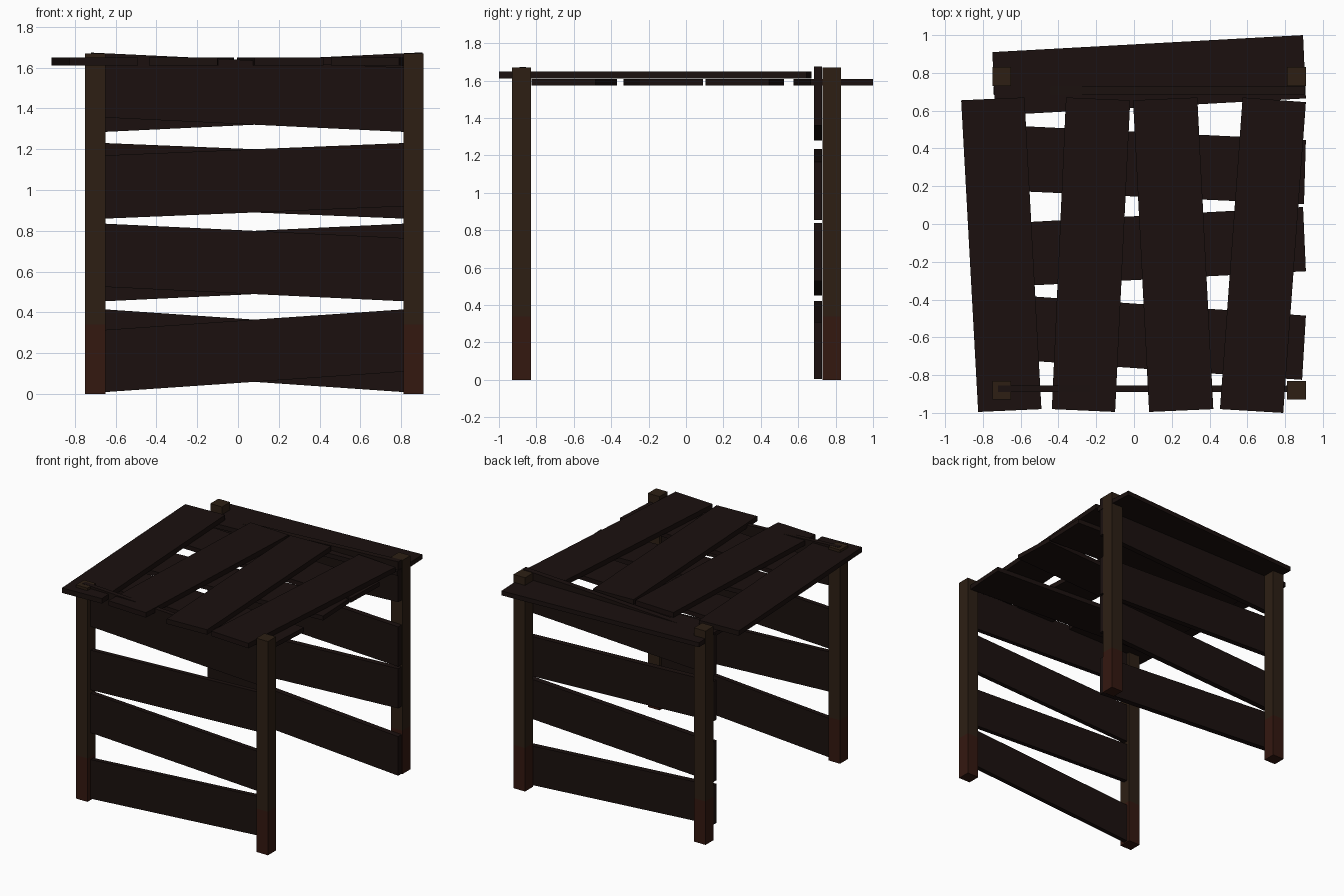
import bpy, bmesh

if "Cube" in bpy.data.objects:
    bpy.data.objects.remove(bpy.data.objects["Cube"])


def material(name, rgb):
    m = bpy.data.materials.new(name)
    m.diffuse_color = (*rgb, 1)
    m.use_nodes = True
    m.node_tree.nodes["Principled BSDF"].inputs["Base Color"].default_value = m.diffuse_color
    return m


PLANK = material("dark_plank", (0.0105, 0.0053, 0.0045))
POST = material("post_wood", (0.026, 0.0137, 0.007))
DAMP = material("damp_post_foot", (0.034, 0.009, 0.005))


def prism(name, corners, depth, mats, to_xyz, mid=None):
    """Extrude a four-sided outline between two depths; mid adds a second colour below it."""
    bm = bmesh.new()
    levels = [depth[0], depth[1]] if mid is None else [depth[0], mid, depth[1]]
    rings = [[bm.verts.new(to_xyz(u, v, d)) for u, v in corners] for d in levels]
    bm.faces.new(rings[0])
    bm.faces.new(rings[-1])
    for i in range(len(rings) - 1):
        for j in range(4):
            k = (j + 1) % 4
            f = bm.faces.new((rings[i][j], rings[i][k], rings[i + 1][k], rings[i + 1][j]))
            f.material_index = 1 if mid is not None and i == 0 else 0
    if mid is not None:
        bm.faces.ensure_lookup_table()
        bm.faces[0].material_index = 1
    bmesh.ops.recalc_face_normals(bm, faces=bm.faces[:])
    mesh = bpy.data.meshes.new(name)
    bm.to_mesh(mesh)
    bm.free()
    for m in mats:
        mesh.materials.append(m)
    ob = bpy.data.objects.new(name, mesh)
    bpy.context.collection.objects.link(ob)
    return ob


flat = lambda u, v, d: (u, v, d)      # outline in plan, extruded in height
upright = lambda u, v, d: (u, d, v)   # outline in front view, extruded in depth

# Corner posts with darker red feet
for side, x in (("left", -0.70), ("right", 0.86)):
    for end, y in (("front", -0.88), ("back", 0.78)):
        h = 0.05
        prism(f"{end}_{side}_post",
              [(x - h, y - h), (x + h, y - h), (x + h, y + h), (x - h, y + h)],
              (0, 1.67), (POST, DAMP), flat, mid=0.34)

# Wall planks: bottom height at left and right, and plank height; the back wall is mirrored
CX = 0.08
WALL = [(0.01, 0.11, 0.305), (0.525, 0.455, 0.31), (0.86, 0.92, 0.31), (1.355, 1.285, 0.315)]
for i, (zl, zr, height) in enumerate(WALL, 1):
    for wall, flip, half, depth in (("front", 1, 0.80, (-0.89, -0.855)),
                                    ("back", -1, 0.825, (0.685, 0.728))):
        mid, rise = (zl + zr) / 2, flip * (zr - zl) / 2 * half / 0.73
        a, b = mid - rise, mid + rise
        prism(f"{wall}_wall_plank_{i}",
              [(CX - half, a), (CX + half, b), (CX + half, b + height), (CX - half, a + height)],
              depth, (PLANK,), upright)

# Lower roof boards running across
LOWER = [
    [(-0.735, 0.575), (0.91, 0.665), (0.895, 1.0), (-0.75, 0.91)],
    [(-0.75, 0.18), (0.90, 0.105), (0.91, 0.445), (-0.735, 0.525)],
    [(-0.735, -0.335), (0.91, -0.25), (0.895, 0.09), (-0.75, 0.0)],
    [(-0.75, -0.71), (0.89, -0.825), (0.91, -0.485), (-0.73, -0.37)],
]
for i, c in enumerate(LOWER, 1):
    prism(f"roof_cross_board_{i}", c, (1.575, 1.61), (PLANK,), flat)

# Upper roof boards running front to back
UPPER = [
    [(-0.825, -0.995), (-0.49, -0.98), (-0.58, 0.67), (-0.915, 0.655)],
    [(-0.435, -0.98), (-0.10, -0.995), (-0.02, 0.655), (-0.36, 0.67)],
    [(0.08, -0.995), (0.42, -0.98), (0.335, 0.67), (-0.005, 0.655)],
    [(0.455, -0.98), (0.79, -1.0), (0.91, 0.645), (0.575, 0.67)],
]
for i, c in enumerate(UPPER, 1):
    prism(f"roof_top_board_{i}", c, (1.611, 1.65), (PLANK,), flat)
